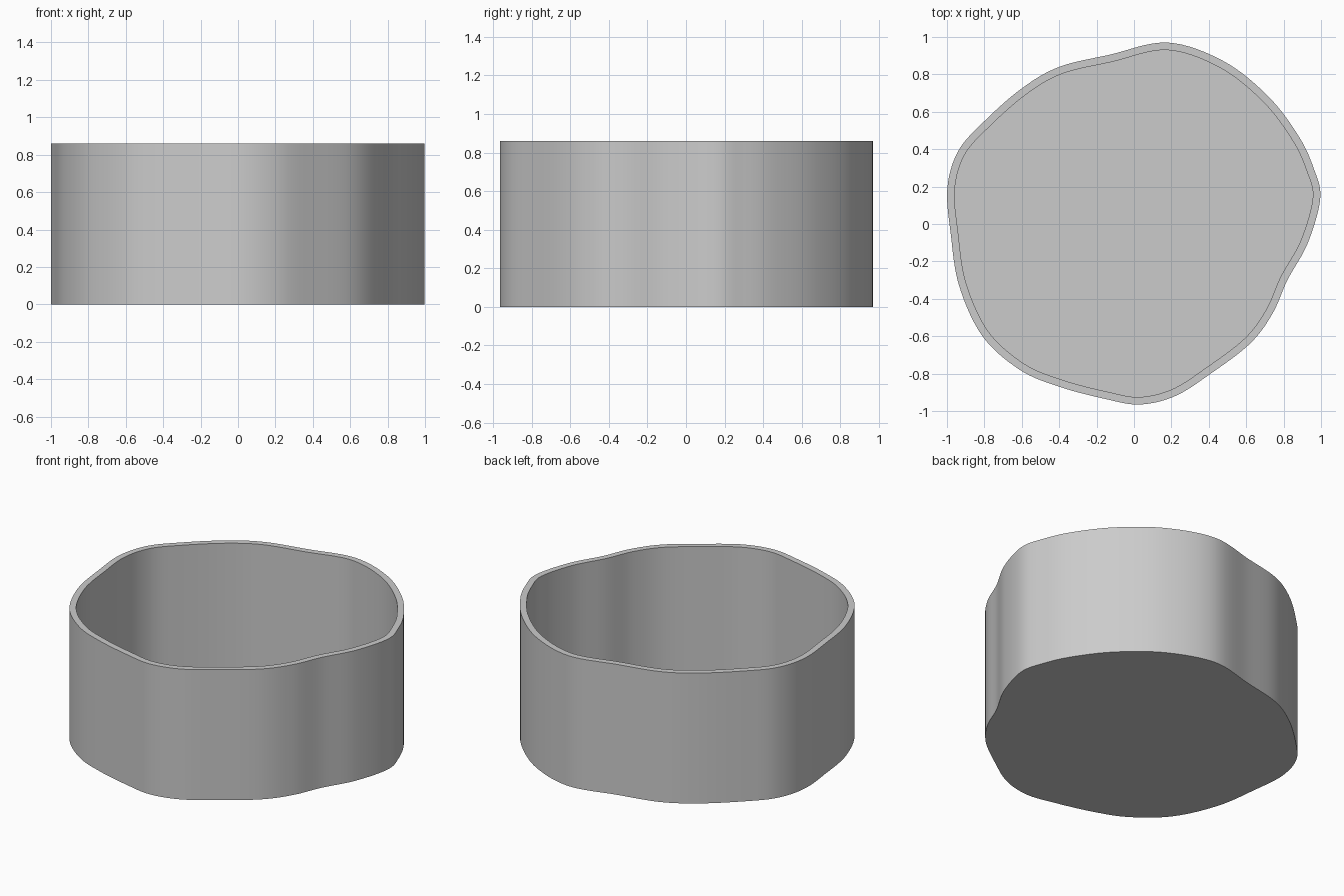
import bpy
import bmesh
from math import radians
from mathutils import Vector
from mathutils.geometry import interpolate_bezier

cube = bpy.data.objects.get("Cube")
if cube:
    bpy.data.objects.remove(cube, do_unlink=True)

HEIGHT = 0.86
WALL = 0.04
FLOOR = 0.04
STEPS = 8

# Wavy outline, counterclockwise from the +x side
OUTLINE = [
    (0.996, 0.14), (0.96, 0.30), (0.88, 0.47), (0.72, 0.68), (0.48, 0.87),
    (0.18, 0.97), (-0.13, 0.905), (-0.40, 0.84), (-0.60, 0.725),
    (-0.80, 0.55), (-0.94, 0.39), (-0.998, 0.19), (-0.98, -0.05),
    (-0.935, -0.33), (-0.81, -0.60), (-0.61, -0.78), (-0.40, -0.87),
    (-0.155, -0.935), (0.03, -0.965), (0.22, -0.92), (0.41, -0.80),
    (0.62, -0.64), (0.74, -0.48), (0.82, -0.30), (0.93, -0.10),
]


def smooth_loop(points):
    """Pass a closed smooth curve through the points."""
    pts = [Vector((x, y, 0)) for x, y in points]
    n = len(pts)
    loop = []
    for i in range(n):
        before, a, b, after = (pts[(i + k) % n] for k in (-1, 0, 1, 2))
        curve = interpolate_bezier(a, a + (b - before) / 6,
                                   b - (after - a) / 6, b, STEPS + 1)
        loop += curve[:-1]
    return loop


grey = bpy.data.materials.new("light grey")
grey.use_nodes = True
grey.diffuse_color = (0.6, 0.6, 0.6, 1)
grey.node_tree.nodes["Principled BSDF"].inputs["Base Color"].default_value = (0.6, 0.6, 0.6, 1)

# Solid wavy body
bm = bmesh.new()
base = bm.faces.new([bm.verts.new(p) for p in smooth_loop(OUTLINE)])
raised = bmesh.ops.extrude_face_region(bm, geom=[base], use_keep_orig=True)["geom"]
bmesh.ops.translate(bm, vec=(0, 0, HEIGHT),
                    verts=[g for g in raised if isinstance(g, bmesh.types.BMVert)])
bmesh.ops.recalc_face_normals(bm, faces=bm.faces)

# Rim and hollow inside
top = max(bm.faces, key=lambda f: f.calc_center_median().z)
bmesh.ops.inset_individual(bm, faces=[top], thickness=WALL, use_even_offset=True)
inner = bmesh.ops.extrude_discrete_faces(bm, faces=[top])["faces"][0]
bmesh.ops.translate(bm, vec=(0, 0, FLOOR - HEIGHT), verts=inner.verts)
bmesh.ops.recalc_face_normals(bm, faces=bm.faces)

mesh = bpy.data.meshes.new("wavy_bowl")
bm.to_mesh(mesh)
bm.free()
mesh.materials.append(grey)
bowl = bpy.data.objects.new("wavy_bowl", mesh)
bpy.context.collection.objects.link(bowl)

# Smooth walls with sharp rims
bpy.ops.object.select_all(action="DESELECT")
bowl.select_set(True)
bpy.context.view_layer.objects.active = bowl
bpy.ops.object.shade_smooth_by_angle(angle=radians(30))
